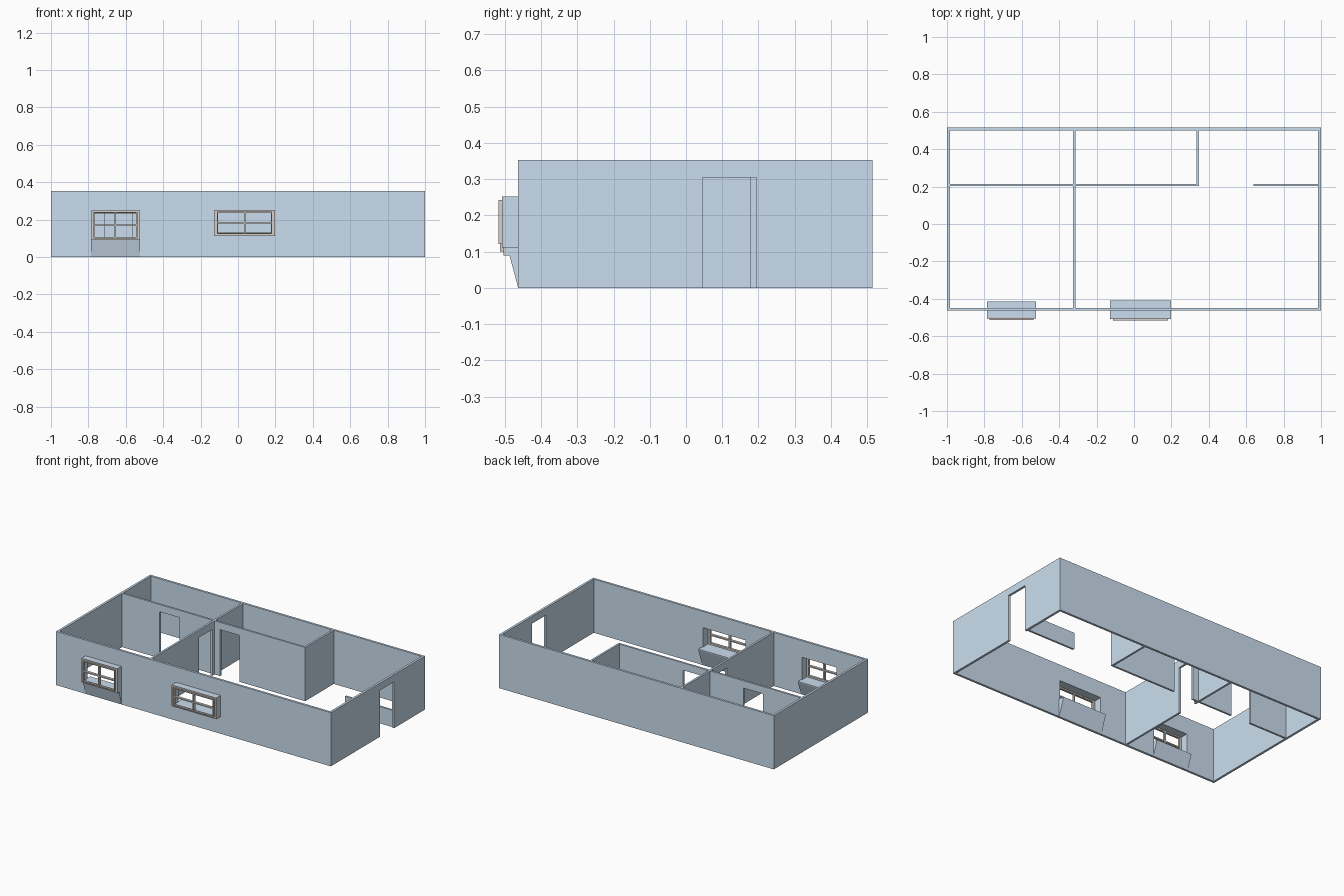
import bpy, bmesh

if "Cube" in bpy.data.objects:
    bpy.data.objects.remove(bpy.data.objects["Cube"])

H, T = 0.353, 0.015          # wall height and thickness
DOOR = 0.305                 # door head height
FRONT, BACK = -0.463, 0.515  # outer wall faces


def material(name, rgb):
    m = bpy.data.materials.new(name)
    m.diffuse_color = (*rgb, 1)
    m.use_nodes = True
    m.node_tree.nodes["Principled BSDF"].inputs["Base Color"].default_value = m.diffuse_color
    return m


BLUE = material("wall_blue", (0.60, 0.73, 0.86))
GREY = material("frame_grey", (0.66, 0.63, 0.61))


def finish(name, bm, mat):
    bmesh.ops.recalc_face_normals(bm, faces=bm.faces)
    me = bpy.data.meshes.new(name)
    bm.to_mesh(me)
    bm.free()
    ob = bpy.data.objects.new(name, me)
    bpy.context.collection.objects.link(ob)
    if mat:
        me.materials.append(mat)
    return ob


def add_box(bm, x, y, z):
    vs = bmesh.ops.create_cube(bm, size=1)["verts"]
    for v in vs:
        for i, (a, b) in enumerate((x, y, z)):
            v.co[i] = a if v.co[i] < 0 else b


def boxes(name, parts, mat=BLUE):
    bm = bmesh.new()
    for p in parts:
        add_box(bm, *p)
    return finish(name, bm, mat)


def wall(name, x, y, z=(0, H), openings=()):
    ob = boxes(name, [(x, y, z)])
    if openings:
        cutter = boxes(name + "_cutter", openings, None)
        cutter.hide_render = True
        mod = ob.modifiers.new("openings", 'BOOLEAN')
        mod.operation, mod.solver, mod.object = 'DIFFERENCE', 'EXACT', cutter
        bpy.context.view_layer.objects.active = ob
        bpy.ops.object.modifier_apply(modifier=mod.name)
        bpy.data.objects.remove(cutter)
    return ob


def ring(x, z, y, w):
    (a, b), (c, d) = x, z
    return [((a, a + w), y, z), ((b - w, b), y, z),
            ((a + w, b - w), y, (c, c + w)), ((a + w, b - w), y, (d - w, d))]


def prism(name, x, profile):
    bm = bmesh.new()
    f = bm.faces.new([bm.verts.new((x[0], y, z)) for y, z in profile])
    r = bmesh.ops.extrude_face_region(bm, geom=[f])
    for v in r["geom"]:
        if isinstance(v, bmesh.types.BMVert):
            v.co.x = x[1]
    return finish(name, bm, BLUE)


# Window layout: name, x range, z range, outer y, inner ledge y
windows = [("left", (-0.787, -0.524), (0.09, 0.25), -0.504, -0.415),
           ("right", (-0.127, 0.197), (0.112, 0.252), -0.508, -0.41)]

# Outer walls
wall("front_wall", (-1, 1), (FRONT, FRONT + T),
     openings=[(x, (-0.6, -0.4), z) for _, x, z, _, _ in windows])
wall("back_wall", (-1, 1), (BACK - T, BACK))
sides = (FRONT + T, BACK - T)
wall("left_wall", (-1, -1 + T), sides)
wall("right_wall", (1 - T, 1), sides,
     openings=[((0.9, 1.1), (0.046, 0.195), (-0.1, DOOR))])

# Inner partitions
py = (0.202, 0.215)
wall("cross_partition", (-0.325, -0.312), sides,
     openings=[((-0.4, -0.2), (0.04, 0.178), (-0.1, DOOR))])
wall("left_room_partition", (-1 + T, -0.325), py,
     openings=[((-0.712, -0.568), (0.1, 0.3), (-0.1, DOOR))])
wall("middle_room_partition", (-0.312, 0.347), py,
     openings=[((-0.272, -0.13), (0.1, 0.3), (-0.1, DOOR))])
wall("middle_room_end_wall", (0.334, 0.347), (py[1], BACK - T))
wall("low_entry_wall", (0.638, 1 - T), py, (0, 0.11))

# Box windows
for name, x, z, yo, yi in windows:
    (a, b), (c, d) = x, z
    s = 0.006
    depth = (yo + 0.006, FRONT + T)
    # Shell: roof, cheeks and a ledge reaching into the room
    boxes(name + "_window_box", [
        (x, depth, (d - s, d)),
        ((a, a + s), depth, (c, d - s)), ((b - s, b), depth, (c, d - s)),
        (x, (yo + 0.006, yi), (c, c + s))])
    # Outer frame
    boxes(name + "_window_frame", ring(x, z, (yo, yo + 0.006), 0.018), GREY)
    # Projecting sash with glazing bars
    sx, sz, sy = (a + 0.014, b - 0.014), (c + 0.01, d - 0.009), (yo - 0.009, yo + 0.008)
    mx, mz, g = (a + b) / 2, (c + d) / 2, 0.004
    boxes(name + "_window_sash", ring(sx, sz, sy, 0.007) + [
        ((mx - g, mx + g), sy, (sz[0] + 0.007, sz[1] - 0.007)),
        ((sx[0] + 0.007, sx[1] - 0.007), sy, (mz - g, mz + g))], GREY)
    # Sloping apron under the ledge
    outer = -0.487 if name == "left" else FRONT + 0.004
    foot = FRONT if name == "left" else FRONT + 0.004
    prism(name + "_window_apron", x,
          [(foot, 0), (outer, c), (yi, c), (FRONT + T, 0)])
